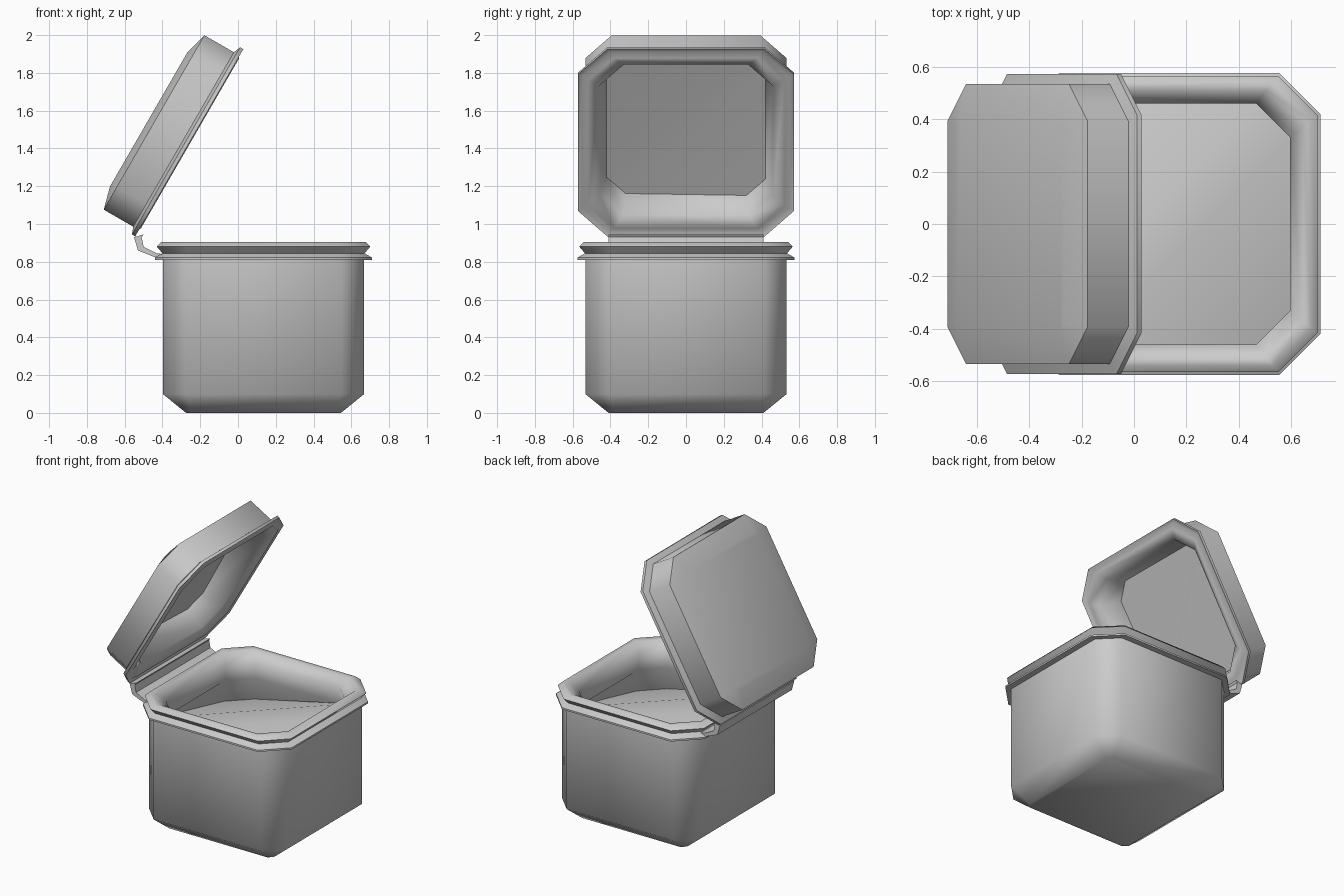
import bpy, bmesh, math
from mathutils import Matrix, Vector

cube = bpy.data.objects.get("Cube")
if cube:
    bpy.data.objects.remove(cube, do_unlink=True)

grey = bpy.data.materials.new("light_grey")
grey.use_nodes = True
grey.diffuse_color = (0.6, 0.6, 0.6, 1)
grey.node_tree.nodes["Principled BSDF"].inputs["Base Color"].default_value = (0.6, 0.6, 0.6, 1)


def finish(bm, name, matrix, angle=50):
    bmesh.ops.recalc_face_normals(bm, faces=bm.faces[:])
    mesh = bpy.data.meshes.new(name)
    bm.to_mesh(mesh)
    bm.free()
    mesh.materials.append(grey)
    obj = bpy.data.objects.new(name, mesh)
    obj.matrix_world = matrix
    bpy.context.collection.objects.link(obj)
    bpy.ops.object.select_all(action='DESELECT')
    obj.select_set(True)
    bpy.context.view_layer.objects.active = obj
    bpy.ops.object.shade_smooth_by_angle(angle=math.radians(angle))
    return obj


def octagon(bm, half, cut, z, fold=0):
    """Ring of a chamfered square; fold raises two opposite corners."""
    a = half - cut
    ring = []
    for sx, sy in ((1, 1), (-1, 1), (-1, -1), (1, -1)):
        pair = [(half, a), (a, half)]
        if sx * sy < 0:
            pair.reverse()
        ring += [bm.verts.new((sx * x, sy * y, z + fold * sx * sy)) for x, y in pair]
    return ring


def loft(name, sections, matrix):
    bm = bmesh.new()
    rings = [octagon(bm, *s) for s in sections]
    for low, high in zip(rings, rings[1:]):
        for i in range(8):
            j = (i + 1) % 8
            bm.faces.new((low[i], low[j], high[j], high[i]))
    bm.faces.new(rings[0][::-1])
    # inner panel, split along its raised diagonal
    r = rings[-1]
    bm.faces.new((r[0], r[1], r[4], r[5]))
    bm.faces.new((r[1], r[2], r[3], r[4]))
    bm.faces.new((r[5], r[6], r[7], r[0]))
    return finish(bm, name, matrix)


# container: outer wall, double lip, inner wall and floor (half, chamfer, z)
centre = Matrix.Translation((0.135, 0, 0))
loft("container", [
    (0.41, 0.03, 0), (0.533, 0.12, 0.1), (0.533, 0.12, 0.81),
    (0.575, 0.155, 0.81), (0.575, 0.155, 0.822), (0.535, 0.135, 0.845),
    (0.565, 0.15, 0.88), (0.54, 0.145, 0.905), (0.51, 0.14, 0.9),
    (0.46, 0.13, 0.84), (0.46, 0.13, 0.73), (0.5, 0.14, 0.64, 0.08)], centre)

# lid: same chamfered outline, tipped open
tilt = Matrix(((0.5, 0, -0.866, -0.258), (0, 1, 0, 0),
               (0.866, 0, 0.5, 1.43), (0, 0, 0, 1)))
loft("lid", [
    (0.41, 0.03, 0.248), (0.533, 0.14, 0.215), (0.533, 0.14, 0.035),
    (0.572, 0.155, 0.02), (0.572, 0.155, 0), (0.55, 0.15, 0.012),
    (0.52, 0.14, -0.005), (0.46, 0.13, 0.03), (0.42, 0.1, 0.18, 0.01)], tilt)

# hinge: bent strip between container and lid
bm = bmesh.new()
profile = [(-0.39, 0.815), (-0.43, 0.82), (-0.53, 0.86), (-0.55, 0.93), (-0.50, 0.945),
           (-0.51, 0.93), (-0.5, 0.88), (-0.43, 0.845), (-0.39, 0.84)]
ends = [[bm.verts.new((x, y, z)) for x, z in profile] for y in (-0.41, 0.41)]
for i in range(len(profile)):
    j = (i + 1) % len(profile)
    bm.faces.new((ends[0][i], ends[0][j], ends[1][j], ends[1][i]))
bm.faces.new(ends[0])
bm.faces.new(ends[1][::-1])
finish(bm, "hinge_strip", Matrix.Identity(4), 35)
